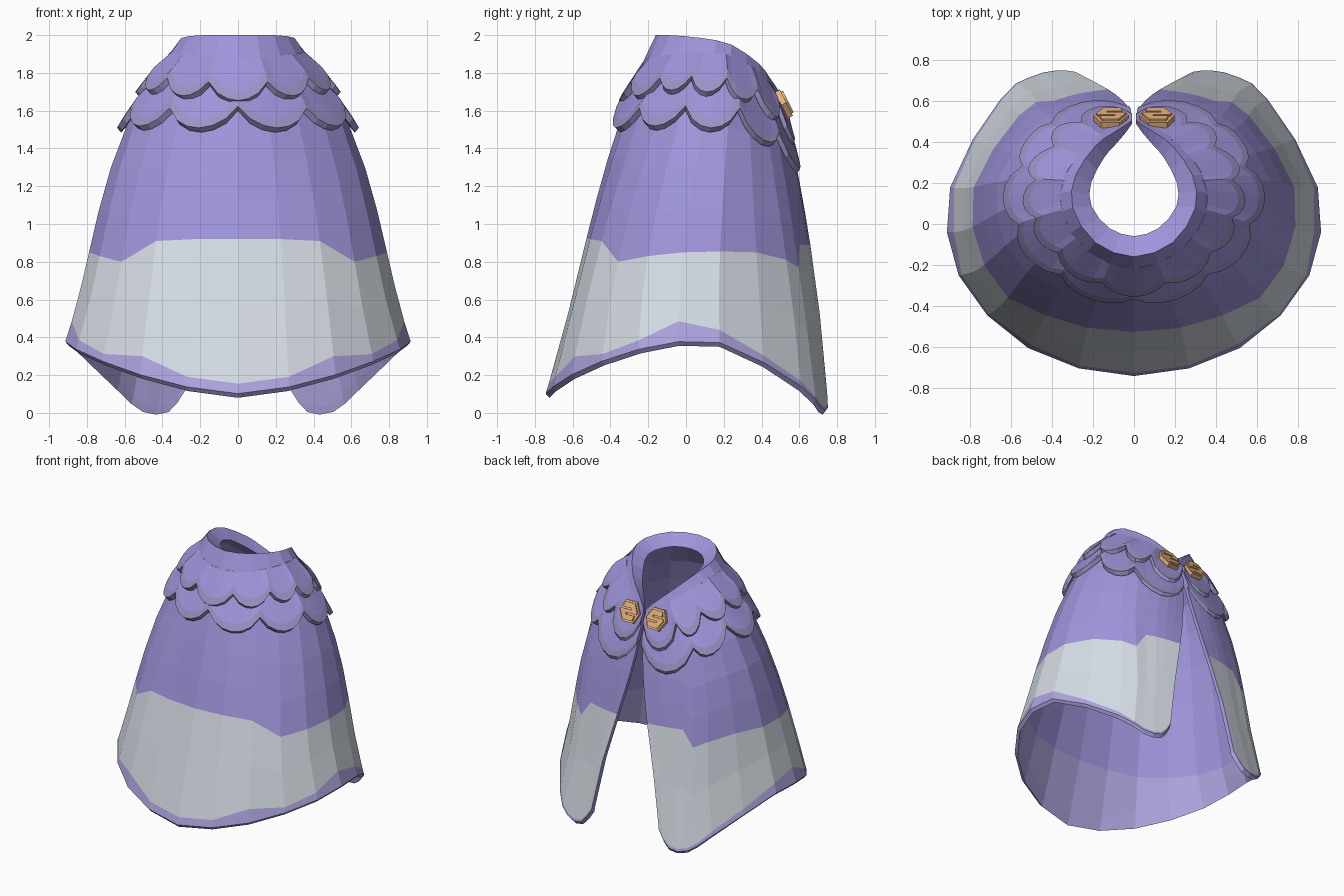
import bpy, bmesh, math
from mathutils import Vector, Matrix

if "Cube" in bpy.data.objects:
    bpy.data.objects.remove(bpy.data.objects["Cube"])


def material(name, colour):
    m = bpy.data.materials.new(name)
    m.use_nodes = True
    m.diffuse_color = (*colour, 1)
    m.node_tree.nodes["Principled BSDF"].inputs["Base Color"].default_value = (*colour, 1)
    return m


PURPLE = material("purple cloth", (.35, .30, .71))
GREY = material("pale grey cloth", (.67, .72, .78))
LILAC = material("lilac hem", (.42, .37, .73))
MAUVE = material("mauve trim", (.33, .295, .56))
TAN = material("tan clasp", (.78, .44, .20))

# Half outlines of the cape, from the closed side round to the opening edge
HEM = [(0, -.75, .08), (.52, -.61, .18), (.865, -.25, .315), (.905, .18, .35),
       (.66, .61, .12), (.52, .72, .005), (.38, .755, .005), (.29, .745, .12)]
MIDDLE = [(0, -.54, .87), (.44, -.46, .86), (.73, -.2, .84), (.785, .18, .85),
          (.56, .53, .82), (.40, .61, .82), (.26, .645, .85), (.13, .66, .88)]
SHOULDER = [(0, -.365, 1.5), (.33, -.27, 1.5), (.56, -.05, 1.5), (.585, .22, 1.5),
            (.41, .43, 1.5), (.26, .505, 1.5), (.12, .54, 1.5), (.015, .545, 1.5)]
NECK = [(0, -.16, 2), (.19, -.09, 2), (.3, .08, 1.985), (.285, .24, 1.95),
        (.185, .385, 1.85), (.11, .44, 1.78), (.05, .478, 1.725), (.01, .505, 1.68)]
LAST = len(HEM) - 1


def along(ring, t):
    """Smooth curve through a half outline."""
    pts = [Vector(p) for p in ring]
    before = Vector((-pts[1].x, pts[1].y, pts[1].z))
    pts = [before] + pts + [pts[-1] * 2 - pts[-2]]
    i = min(int(t), LAST - 1)
    f = t - i
    a, b, c, d = pts[i:i + 4]
    return b + (c - a) * f / 2 + (a * 2 - b * 5 + c * 4 - d) * f * f / 2 \
        + (b * 3 - a - c * 3 + d) * f ** 3 / 2


def surface(t, z, push=0):
    """Point of the cape at outline position t and height z, pushed outward."""
    nodes = [along(r, abs(t)) for r in (HEM, MIDDLE, SHOULDER, NECK)]
    p = Vector((0, 0, 0))
    for n in nodes:
        w = 1
        for m in nodes:
            if m is not n:
                w *= (z - m.z) / (n.z - m.z)
        p += n * w
    out = Vector((p.x, p.y - .1, 0)).normalized()
    p += out * push
    p.x = max(p.x, .006) if abs(t) > .01 else 0
    p.z = z
    if t < 0:
        p.x = -p.x
    return p


def finish(name, bm, mats):
    bmesh.ops.recalc_face_normals(bm, faces=bm.faces)
    me = bpy.data.meshes.new(name)
    bm.to_mesh(me)
    bm.free()
    for m in mats:
        me.materials.append(m)
    ob = bpy.data.objects.new(name, me)
    bpy.context.collection.objects.link(ob)


def loft(name, columns, mats, rule):
    """Join closed cross-sections side by side and close both ends."""
    bm = bmesh.new()
    cols = [[bm.verts.new(p) for p in c] for c in columns]
    n = len(cols[0])
    for a, b in zip(cols, cols[1:]):
        for k in range(n):
            j = (k + 1) % n
            bm.faces.new((a[k], a[j], b[j], b[k])).material_index = rule(k)
    for c in (cols[0], cols[-1]):
        for k in range(n // 2 - 1):
            bm.faces.new((c[k], c[k + 1], c[n - 2 - k], c[n - 1 - k]))
    finish(name, bm, mats)


# Cape: outer cloth, collar lip and lining in one loft
TRIM = [.075, .075, .12, .06, .07, .13, .09, .06, .05] + [.04] * 6
BAND = [.92, .92, .91, .80, .83, .85, .855, .85, .81, .77] + [.89] * 5


def cape_column(i):
    t = i / 2
    s = abs(i)
    hem, neck = along(HEM, abs(t)).z, along(NECK, abs(t)).z
    trim, band = hem + TRIM[s], BAND[s]
    zs = [hem + .022, trim, (trim + band) / 2, band]
    zs += [band + (neck - band) * f for f in (.2, .4, .6, .75, .9, 1)]
    outer = [surface(t, z) for z in zs]
    fade = 1 - (abs(t) / LAST) ** 2
    zs[0], zs[2] = hem, .55
    inner = [surface(t, z, -.026) for z in zs[:-2]]
    inner.append(surface(t, zs[-2], -.03 - .03 * fade))
    lip = surface(t, neck, -.015 - .085 * fade)
    lip.z -= .02 + .05 * fade
    return outer + [lip] + inner[::-1]


def cape_rule(k):
    if k == 0 or k >= 17:
        return 2
    return 1 if k < 3 else 0


loft("cape", [cape_column(i) for i in range(-2 * LAST, 2 * LAST + 1)],
     [PURPLE, GREY, LILAC], cape_rule)


# Scalloped shoulder layers: cusps given as (outline position, height)
def scallops(name, cusps, steps=6):
    full = [(-t, z) for t, z in reversed(cusps) if t > 0] + cusps
    samples = []
    for (t0, z0), (t1, z1) in zip(full, full[1:]):
        depth = min(.1 * (t1 - t0), .17)
        for s in range(steps):
            f = s / steps
            drop = depth * math.sin(math.pi * f) ** .75
            samples.append((t0 + (t1 - t0) * f, z0 + (z1 - z0) * f, drop))
    samples.append((*full[-1], 0))
    columns = []
    for t, base, drop in samples:
        z = base - drop
        top = min(base + .15, along(NECK, abs(t)).z - .03)
        rim = z + min(.07, (top - z) * .6)
        flare = .046 - .01 * max(abs(t) - 4, 0)
        # The lower edge is bevelled back under the rim
        outer = [surface(t, z + .024, flare), surface(t, rim, flare * .85),
                 surface(t, top, -.003)]
        inner = [surface(t, top, -.015), surface(t, rim, -.012), surface(t, z, .012)]
        columns.append(outer + inner)
    loft(name, columns, [PURPLE, MAUVE], lambda k: 1 if k in (0, 5) else 0)


scallops("upper_scallops", [(.5, 1.73), (1.35, 1.75), (2.05, 1.76), (2.85, 1.75),
                            (3.65, 1.69), (4.7, 1.61), (7, 1.57)])
scallops("lower_scallops", [(0, 1.6), (1.1, 1.59), (2.1, 1.6), (3.2, 1.59),
                            (4.25, 1.46), (7, 1.42)])

# Clasps: a six-sided plate with a raised face notched from both sides
PLATE_HALF = [(-.05, -.076), (.04, -.078), (.085, 0)]
FACE_HALF = [(-.045, -.062), (.035, -.064), (.072, 0), (.064, .012), (-.02, .012),
             (-.02, .024), (.056, .024)]


def prism(bm, half, low, high, place):
    outline = half + [(-x, -y) for x, y in half]
    rings = [[bm.verts.new(place @ Vector((x, y, h))) for x, y in outline] for h in (low, high)]
    n = len(outline)
    for ring in rings:
        bm.faces.new(ring)
    for k in range(n):
        j = (k + 1) % n
        bm.faces.new((rings[0][k], rings[0][j], rings[1][j], rings[1][k]))


for side, name in ((1, "left_clasp"), (-1, "right_clasp")):
    bm = bmesh.new()
    place = Matrix(((side, 0, 0, side * .112), (0, -.45, .89, .522),
                    (0, .89, .45, 1.638), (0, 0, 0, 1)))
    prism(bm, PLATE_HALF, -.02, .01, place)
    prism(bm, FACE_HALF, .01, .022, place)
    finish(name, bm, [TAN])
